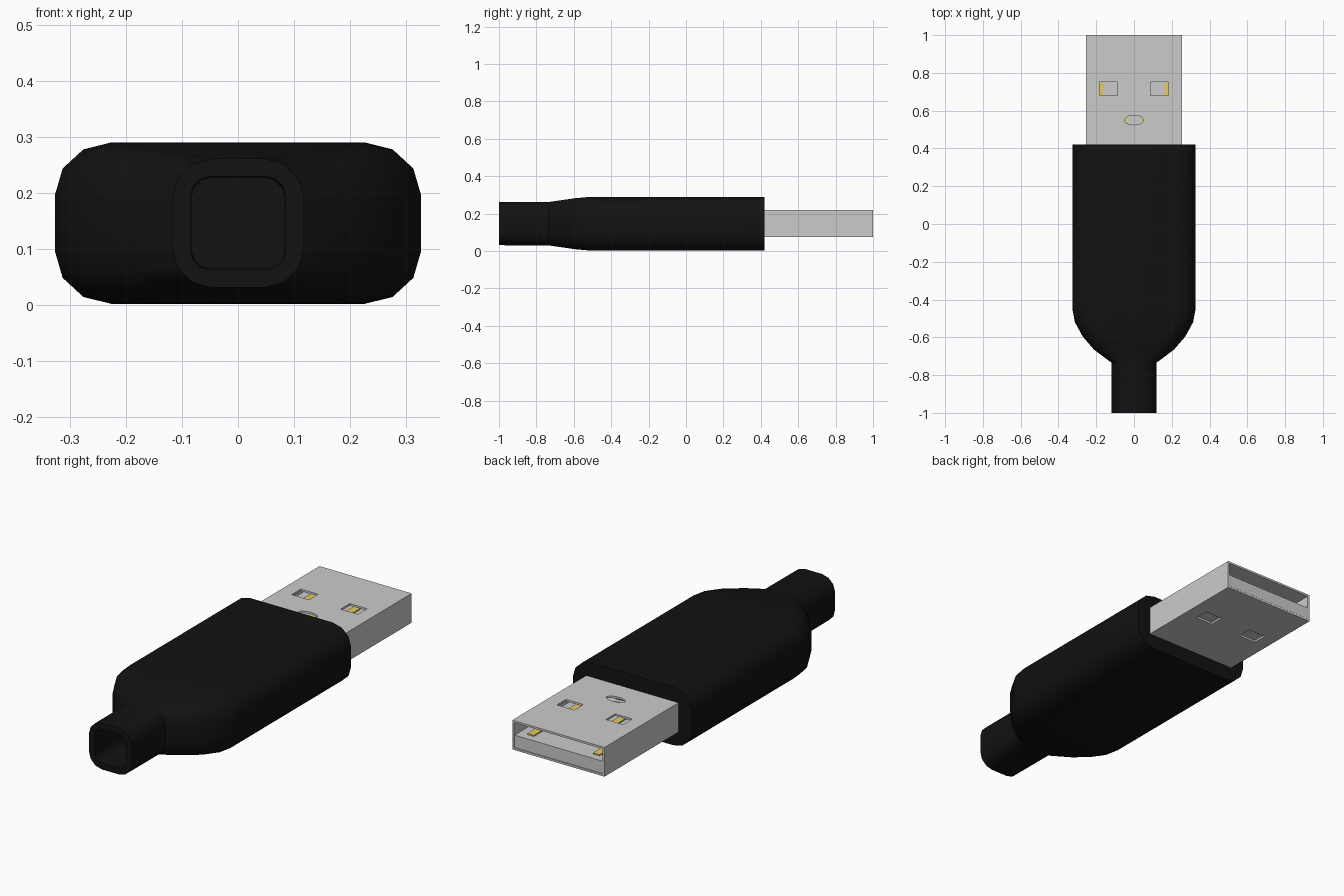
import bpy, bmesh, math

if "Cube" in bpy.data.objects:
    bpy.data.objects.remove(bpy.data.objects["Cube"])

ZC = 0.146  # height of the plug's centre line


def material(name, rgb):
    m = bpy.data.materials.new(name)
    m.diffuse_color = (*rgb, 1)
    m.use_nodes = True
    m.node_tree.nodes["Principled BSDF"].inputs["Base Color"].default_value = m.diffuse_color
    return m


def add_mesh(name, bm, mat=None):
    bmesh.ops.recalc_face_normals(bm, faces=bm.faces)
    me = bpy.data.meshes.new(name)
    bm.to_mesh(me)
    bm.free()
    ob = bpy.data.objects.new(name, me)
    bpy.context.collection.objects.link(ob)
    if mat:
        me.materials.append(mat)
    return ob


def box(name, x, y, z, mat=None):
    bm = bmesh.new()
    bmesh.ops.create_cube(bm, size=1)
    for v in bm.verts:
        v.co = [r[0] + (c + 0.5) * (r[1] - r[0]) for c, r in zip(v.co, (x, y, z))]
    return add_mesh(name, bm, mat)


def ring(bm, y, hw, hh, rx, rz):
    """Rounded rectangle section with three facets per corner."""
    verts = []
    for q in range(4):
        sx, sz = ((1, 1), (-1, 1), (-1, -1), (1, -1))[q]
        for k in range(4):
            a = math.radians(90 * q + 30 * k)
            verts.append(bm.verts.new((sx * (hw - rx) + rx * math.cos(a), y,
                                       ZC + sz * (hh - rz) + rz * math.sin(a))))
    return verts


def cut(target, cutter):
    mod = target.modifiers.new("cut", 'BOOLEAN')
    mod.operation = 'DIFFERENCE'
    mod.solver = 'EXACT'
    mod.object = cutter
    bpy.context.view_layer.objects.active = target
    bpy.ops.object.modifier_apply(modifier=mod.name)
    bpy.data.objects.remove(cutter, do_unlink=True)


black = material("black_rubber", (0.006, 0.006, 0.006))
gold = material("gold_contact", (0.8, 0.6, 0.12))

# Moulded grip: lofted from the plug end, down the neck and into the cable hole
sections = [
    (0.42, 0.326, 0.144, 0.101, 0.093),
    (-0.45, 0.326, 0.144, 0.101, 0.093),
    (-0.52, 0.313, 0.143, 0.10, 0.093),
    (-0.595, 0.272, 0.136, 0.095, 0.09),
    (-0.665, 0.212, 0.126, 0.085, 0.085),
    (-0.735, 0.118, 0.116, 0.072, 0.072),
    (-1.0, 0.118, 0.115, 0.072, 0.072),
    (-1.0, 0.085, 0.083, 0.035, 0.035),
    (-0.80, 0.083, 0.081, 0.035, 0.035),
]
bm = bmesh.new()
rings = [ring(bm, *s) for s in sections]
for a, b in zip(rings, rings[1:]):
    for i in range(16):
        j = (i + 1) % 16
        bm.faces.new((a[i], a[j], b[j], b[i]))
bm.faces.new(rings[0])
bm.faces.new(rings[-1])
grip = add_mesh("grip", bm, black)
bpy.context.view_layer.objects.active = grip
grip.select_set(True)
bpy.ops.object.shade_smooth_by_angle(angle=math.radians(40))
grip.select_set(False)

# Metal shell: open box with latch windows above and below
shell = box("metal_shell", (-0.253, 0.253), (0.40, 1.0), (0.075, 0.22))
cut(shell, box("tunnel_cutter", (-0.243, 0.243), (0.41, 1.1), (0.085, 0.21)))
for s in (-1, 1):
    xs = sorted((s * 0.087, s * 0.182))
    for z in ((0.20, 0.25), (0.05, 0.09)):
        cut(shell, box("window_cutter", xs, (0.68, 0.752), z))

# Oval seam hole in the shell top
bm = bmesh.new()
bmesh.ops.create_cone(bm, cap_ends=True, segments=20, radius1=1, radius2=1, depth=1)
for v in bm.verts:
    v.co = (v.co.x * 0.05, 0.55 + v.co.y * 0.025, 0.22 + v.co.z * 0.04)
cut(shell, add_mesh("oval_cutter", bm))

# Insulating tongue filling the lower half of the shell
box("tongue", (-0.242, 0.242), (0.41, 0.998), (0.087, 0.148))

# Contacts on the tongue; the outer pair reaches further forward
for s in (-1, 1):
    for label, x, y1 in (("outer", 0.18, 0.96), ("inner", 0.055, 0.88)):
        side = "left" if s < 0 else "right"
        box(f"contact_{label}_{side}", (s * x - 0.018, s * x + 0.018),
            (0.45, y1), (0.146, 0.154), gold)
